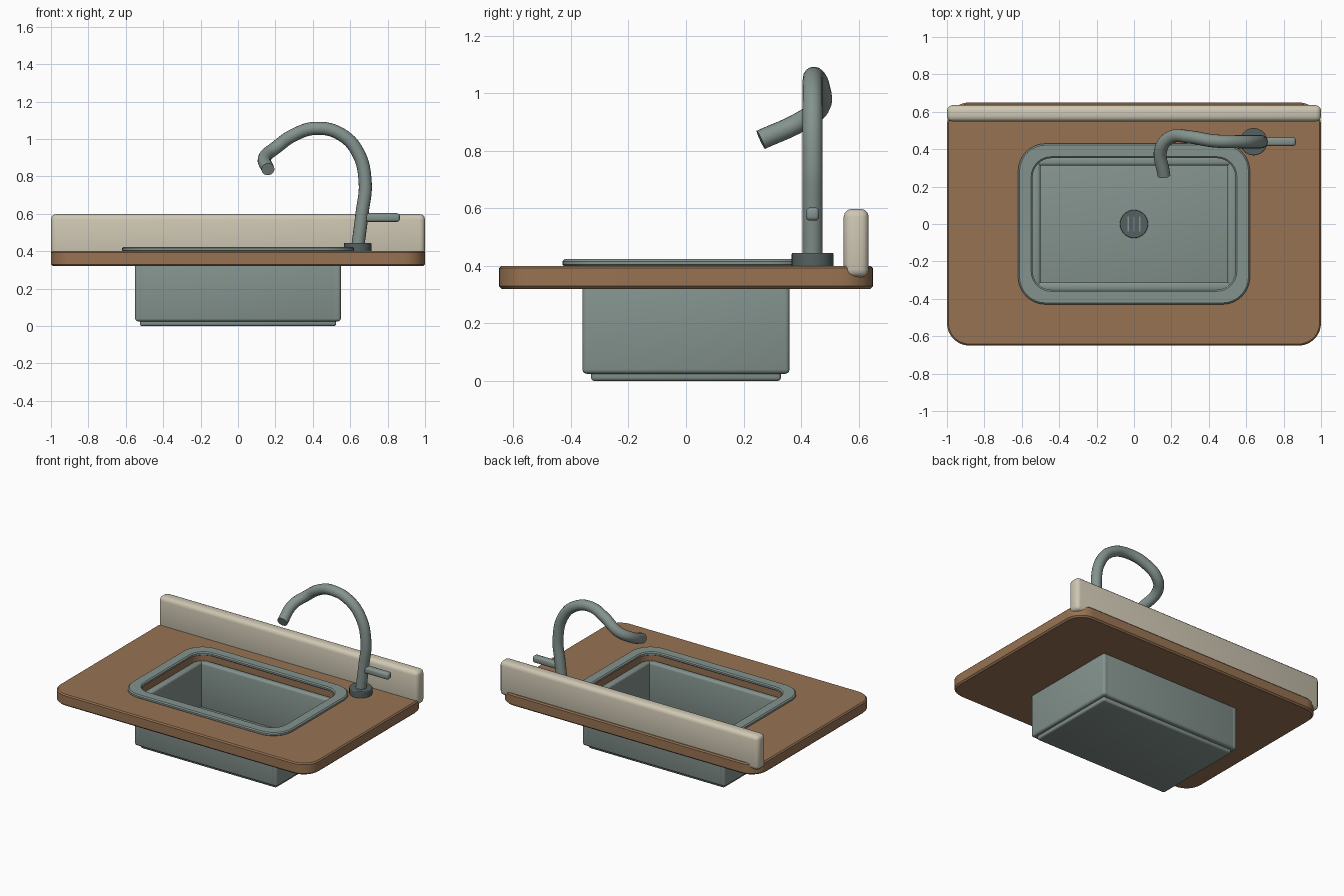
import bpy, bmesh, math

if "Cube" in bpy.data.objects:
    bpy.data.objects.remove(bpy.data.objects["Cube"])


def material(name, r, g, b):
    m = bpy.data.materials.new(name)
    m.diffuse_color = (r, g, b, 1)
    m.use_nodes = True
    m.node_tree.nodes["Principled BSDF"].inputs["Base Color"].default_value = m.diffuse_color
    return m


STEEL = material("steel", 0.23, 0.29, 0.27)
DARK = material("dark_steel", 0.09, 0.12, 0.12)
WOOD = material("wood", 0.31, 0.17, 0.085)
CREAM = material("cream", 0.62, 0.57, 0.45)


def smooth(ob, mat):
    ob.data.materials.clear()
    ob.data.materials.append(mat)
    bpy.ops.object.select_all(action='DESELECT')
    ob.select_set(True)
    bpy.context.view_layer.objects.active = ob
    bpy.ops.object.shade_smooth_by_angle(angle=math.radians(35))
    return ob


def finish(name, bm, mat):
    bmesh.ops.recalc_face_normals(bm, faces=bm.faces)
    me = bpy.data.meshes.new(name)
    bm.to_mesh(me)
    bm.free()
    ob = bpy.data.objects.new(name, me)
    bpy.context.collection.objects.link(ob)
    return smooth(ob, mat)


def box(name, x, y, z, mat, bevel=0.0):
    """Bevelled box from (min, max) ranges."""
    bm = bmesh.new()
    bmesh.ops.create_cube(bm, size=1)
    for v in bm.verts:
        v.co = [(r[0] + r[1]) / 2 + c * (r[1] - r[0]) for r, c in zip((x, y, z), v.co)]
    if bevel:
        bmesh.ops.bevel(bm, geom=bm.edges[:], offset=bevel, segments=3, profile=0.5, affect='EDGES')
    return finish(name, bm, mat)


def rounded_rect(hx, hy, r, z, n=8):
    pts = []
    for i, (sx, sy) in enumerate(((1, 1), (-1, 1), (-1, -1), (1, -1))):
        for k in range(n + 1):
            a = math.pi / 2 * (i + k / n)
            pts.append((sx * (hx - r) + r * math.cos(a), sy * (hy - r) + r * math.sin(a), z))
    return pts


def frame(name, sections, mat):
    """Closed ring lofted through rounded rectangles (half x, half y, radius, z)."""
    bm = bmesh.new()
    loops = [[bm.verts.new(p) for p in rounded_rect(*s)] for s in sections]
    for a, b in zip(loops, loops[1:] + loops[:1]):
        for i in range(len(a)):
            j = (i + 1) % len(a)
            bm.faces.new((a[i], a[j], b[j], b[i]))
    return finish(name, bm, mat)


def cylinder(name, loc, r, h, mat, bevel=0.005, axis='Z'):
    rot = (0, math.pi / 2, 0) if axis == 'X' else (0, 0, 0)
    bpy.ops.mesh.primitive_cylinder_add(vertices=32, radius=r, depth=h, location=loc, rotation=rot)
    ob = bpy.context.object
    ob.name = name
    smooth(ob, mat)
    mod = ob.modifiers.new("bevel", 'BEVEL')
    mod.width, mod.segments = bevel, 3
    mod.limit_method = 'ANGLE'
    return ob


# Countertop with sink opening, and backsplash
frame("countertop", [
    (0.99, 0.64, 0.11, 0.32), (1.0, 0.65, 0.12, 0.33), (1.0, 0.65, 0.12, 0.392),
    (0.992, 0.642, 0.112, 0.40), (0.548, 0.36, 0.11, 0.40), (0.548, 0.36, 0.11, 0.32)], WOOD)
box("backsplash", (-1, 1), (0.548, 0.635), (0.36, 0.598), CREAM, 0.028)

# Sink rim
frame("sink_rim", [
    (0.612, 0.422, 0.14, 0.398), (0.62, 0.43, 0.148, 0.404), (0.62, 0.43, 0.148, 0.416),
    (0.612, 0.422, 0.14, 0.423), (0.55, 0.36, 0.108, 0.423), (0.542, 0.352, 0.1, 0.416),
    (0.542, 0.352, 0.1, 0.404), (0.55, 0.36, 0.108, 0.398)], STEEL)

# Basin walls and floor
for s, side in ((-1, "left"), (1, "right")):
    box("basin_wall_" + side, sorted((s * 0.5, s * 0.55)), (-0.36, 0.36), (0.025, 0.36), STEEL, 0.015)
for s, side in ((-1, "front"), (1, "back")):
    box("basin_wall_" + side, (-0.535, 0.535), sorted((s * 0.312, s * 0.36)), (0.025, 0.36), STEEL, 0.015)
box("basin_floor", (-0.525, 0.525), (-0.33, 0.33), (0.0, 0.05), STEEL, 0.012)

# Drain with slots
cylinder("drain", (0, 0, 0.053), 0.075, 0.016, DARK, 0.003)
for i in (-1, 0, 1):
    x = i * 0.032
    box("drain_slot", (x - 0.004, x + 0.004), (-0.04, 0.04), (0.055, 0.064), STEEL)

# Faucet base, spout and handle
cylinder("faucet_base", (0.64, 0.44, 0.421), 0.073, 0.048, DARK)
path = [(0.64, 0.44, 0.42), (0.663, 0.44, 0.6), (0.68, 0.44, 0.77), (0.64, 0.44, 0.93),
        (0.55, 0.44, 1.025), (0.42, 0.445, 1.057), (0.30, 0.465, 1.022), (0.20, 0.465, 0.952),
        (0.145, 0.405, 0.905), (0.16, 0.26, 0.838)]
cu = bpy.data.curves.new("faucet_spout", 'CURVE')
cu.dimensions = '3D'
cu.bevel_depth = 0.035
cu.bevel_resolution = 6
cu.resolution_u = 6
cu.use_fill_caps = True
sp = cu.splines.new('BEZIER')
sp.bezier_points.add(len(path) - 1)
for p, co in zip(sp.bezier_points, path):
    p.co = co
    p.handle_left_type = p.handle_right_type = 'AUTO'
spout = bpy.data.objects.new("faucet_spout", cu)
bpy.context.collection.objects.link(spout)
bpy.ops.object.select_all(action='DESELECT')
spout.select_set(True)
bpy.context.view_layer.objects.active = spout
bpy.ops.object.convert(target='MESH')
smooth(bpy.context.object, STEEL)
box("faucet_handle", (0.665, 0.865), (0.417, 0.463), (0.557, 0.603), STEEL, 0.014)
